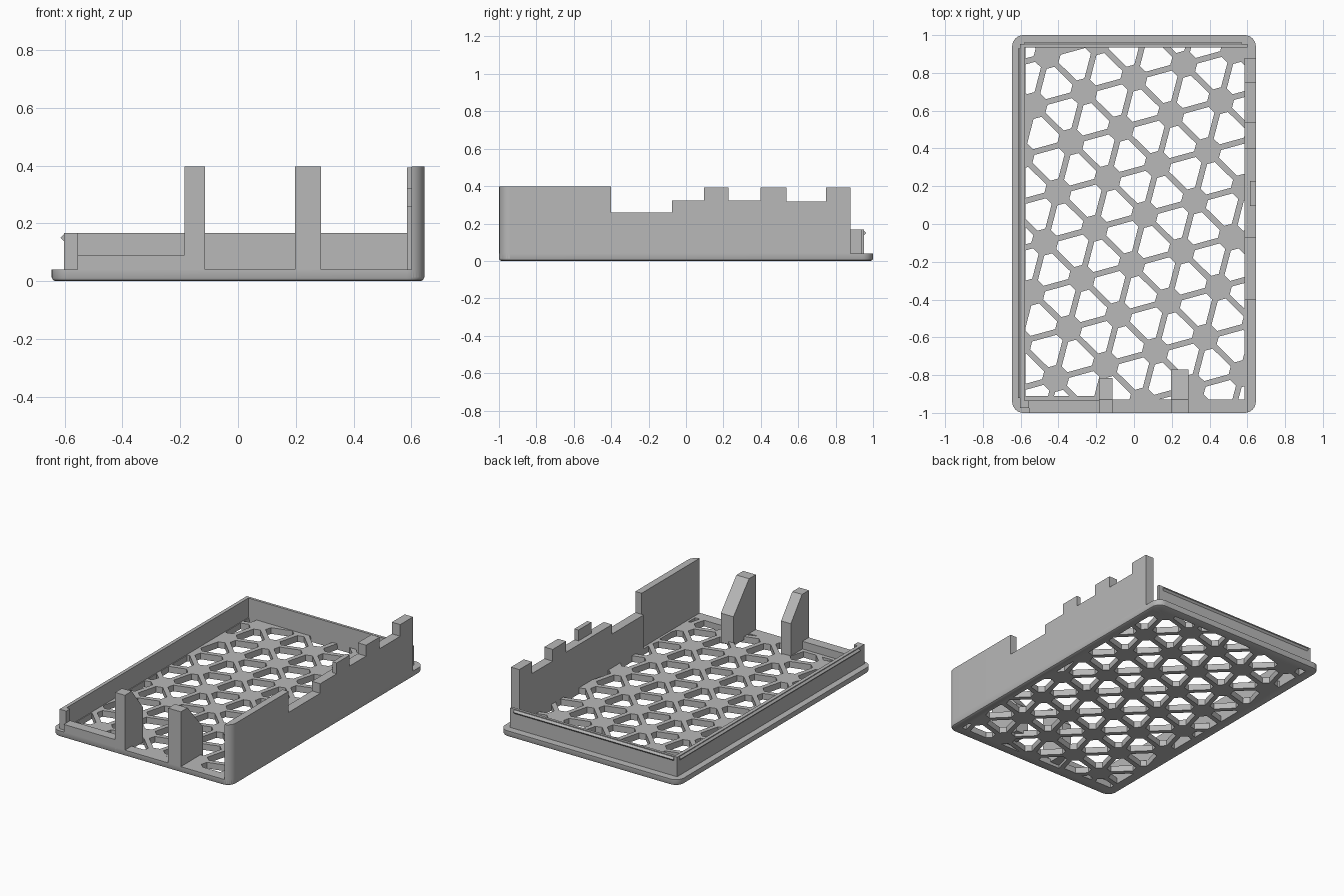
import bpy, bmesh, math
from mathutils import Vector

if "Cube" in bpy.data.objects:
    bpy.data.objects.remove(bpy.data.objects["Cube"])

grey = bpy.data.materials.new("plain grey")
grey.diffuse_color = (0.48, 0.48, 0.48, 1)
grey.use_nodes = True
grey.node_tree.nodes["Principled BSDF"].inputs["Base Color"].default_value = grey.diffuse_color


def add_rings(bm, rings):
    """Loft equal-length closed rings and cap both ends."""
    loops = [[bm.verts.new(p) for p in r] for r in rings]
    n = len(loops[0])
    for a, b in zip(loops, loops[1:]):
        for i in range(n):
            j = (i + 1) % n
            bm.faces.new((a[i], a[j], b[j], b[i]))
    bm.faces.new(loops[0][::-1])
    bm.faces.new(loops[-1])


def finish(name, bm):
    bmesh.ops.recalc_face_normals(bm, faces=bm.faces)
    me = bpy.data.meshes.new(name)
    bm.to_mesh(me)
    bm.free()
    ob = bpy.data.objects.new(name, me)
    bpy.context.collection.objects.link(ob)
    me.materials.append(grey)
    return ob


def loft(name, rings):
    bm = bmesh.new()
    add_rings(bm, rings)
    return finish(name, bm)


def box(name, x0, x1, y0, y1, z0, z1):
    pts = [(x0, y0), (x1, y0), (x1, y1), (x0, y1)]
    return loft(name, [[(x, y, z) for x, y in pts] for z in (z0, z1)])


def side_profile(name, x0, x1, yz):
    return loft(name, [[(x, y, z) for y, z in yz] for x in (x0, x1)])


def rounded(hx, hy, r, z, seg=8):
    out = []
    for k, (sx, sy) in enumerate([(1, 1), (-1, 1), (-1, -1), (1, -1)]):
        for i in range(seg + 1):
            a = math.radians(90 * k + 90 * i / seg)
            out.append((sx * (hx - r) + r * math.cos(a),
                        sy * (hy - r) + r * math.sin(a), z))
    return out


def clip(poly, n, d):
    """Keep the part of a convex polygon where p.n <= d."""
    out = []
    for p, q in zip(poly, poly[1:] + poly[:1]):
        a, b = p.dot(n) - d, q.dot(n) - d
        if a <= 0:
            out.append(p)
        if a * b < 0:
            out.append(p + (q - p) * (a / (a - b)))
    return out


# Base plate with softened bottom edge
base = loft("base_plate", [rounded(0.645 - i, 1 - i, 0.06 - i, z) for i, z in
                           [(0.012, 0), (0.004, 0.004), (0, 0.012), (0, 0.04)]])

# Lattice openings: truncated triangles between hexagonal hubs
STEP, HUB, STRUT, ANGLE = 0.274, 0.068, 0.0155, math.radians(15.4)
va = Vector((math.cos(ANGLE), math.sin(ANGLE))) * STEP
vb = Vector((math.cos(ANGLE + math.pi / 3), math.sin(ANGLE + math.pi / 3))) * STEP
origin = Vector((-0.265, 0.70))
bm = bmesh.new()
for i in range(-9, 10):
    for j in range(-10, 10):
        h = origin + va * i + vb * j
        for tri in ((h, h + va, h + vb), (h + va, h + va + vb, h + vb)):
            c = (tri[0] + tri[1] + tri[2]) / 3
            if abs(c.x) > 0.8 or abs(c.y) > 1.2:
                continue
            poly = [c + Vector(s) for s in ((-1, -1), (1, -1), (1, 1), (-1, 1))]
            for p in tri:
                n = (p - c).normalized()
                poly = clip(poly, n, p.dot(n) - HUB)
                poly = clip(poly, -n, -c.dot(n) + STEP * math.sqrt(3) / 6 - STRUT)
            y_min = -0.91 if c.x < -0.185 else -0.93
            for n, d in (((1, 0), 0.585), ((-1, 0), 0.575), ((0, 1), 0.94), ((0, -1), -y_min)):
                poly = clip(poly, Vector(n), d)
            if len(poly) < 3:
                continue
            area = sum(p.x * q.y - q.x * p.y for p, q in zip(poly, poly[1:] + poly[:1])) / 2
            if area > 0.0008:
                add_rings(bm, [[(p.x, p.y, z) for p in poly] for z in (-0.05, 0.1)])
cutter = finish("lattice_cutter", bm)
cutter.hide_render = True
mod = base.modifiers.new("lattice", "BOOLEAN")
mod.operation, mod.solver, mod.object = "DIFFERENCE", "EXACT", cutter
bpy.context.view_layer.objects.active = base
bpy.ops.object.modifier_apply(modifier=mod.name)
bpy.data.objects.remove(cutter)

# Low lip on the left and back, with snap ridges outside
box("left_lip", -0.603, -0.58, -0.95, 0.952, 0.03, 0.167)
box("back_lip", -0.59, 0.60, 0.935, 0.952, 0.03, 0.167)
box("lip_return", -0.603, -0.555, -0.975, -0.935, 0.03, 0.167)
ridge = [(0, 0.137), (0.012, 0.15), (0, 0.163)]
loft("left_snap_ridge", [[(-0.602 - d, y, z) for d, z in ridge] for y in (-0.92, 0.93)])
loft("back_snap_ridge", [[(x, 0.951 + d, z) for d, z in ridge] for x in (-0.58, 0.57)])

# Front ledge and the two tall front tabs with sloped backs
box("front_ledge", -0.555, -0.185, -1, -0.935, 0.03, 0.09)
for name, x0, x1, y, z in (("front_tab_left", -0.185, -0.115, -0.815, 0.25),
                           ("front_tab_right", 0.197, 0.288, -0.77, 0.21)):
    side_profile(name, x0, x1, [(-1, 0.012), (-0.93, 0.012), (-0.93, 0.02), (y, 0.02),
                                (y, z), (-0.93, 0.397), (-1, 0.397)])

# Right wall: tall front section with rounded corner
arc = [math.radians(-75.5 + 75.5 * i / 8) for i in range(9)]
plan = [(0.60, -0.4)] + [(0.585 + 0.06 * math.cos(a), -0.94 + 0.06 * math.sin(a)) for a in arc]
plan.append((0.645, -0.4))
loft("right_wall_front", [[(x, y, z) for x, y in plan] for z in (0.012, 0.397)])

# Right wall: stepped section
side_profile("right_wall_stepped", 0.585, 0.645,
             [(-0.4, 0.012), (0.88, 0.012), (0.88, 0.393), (0.748, 0.393), (0.748, 0.317),
              (0.537, 0.317), (0.537, 0.393), (0.397, 0.393), (0.397, 0.322),
              (-0.075, 0.322), (-0.075, 0.26), (-0.4, 0.26)])
box("right_wall_half_tooth", 0.615, 0.645, 0.095, 0.227, 0.31, 0.393)

# Smooth the rounded corners only
for ob in bpy.context.collection.objects:
    ob.select_set(True)
bpy.ops.object.shade_smooth_by_angle(angle=math.radians(30))
